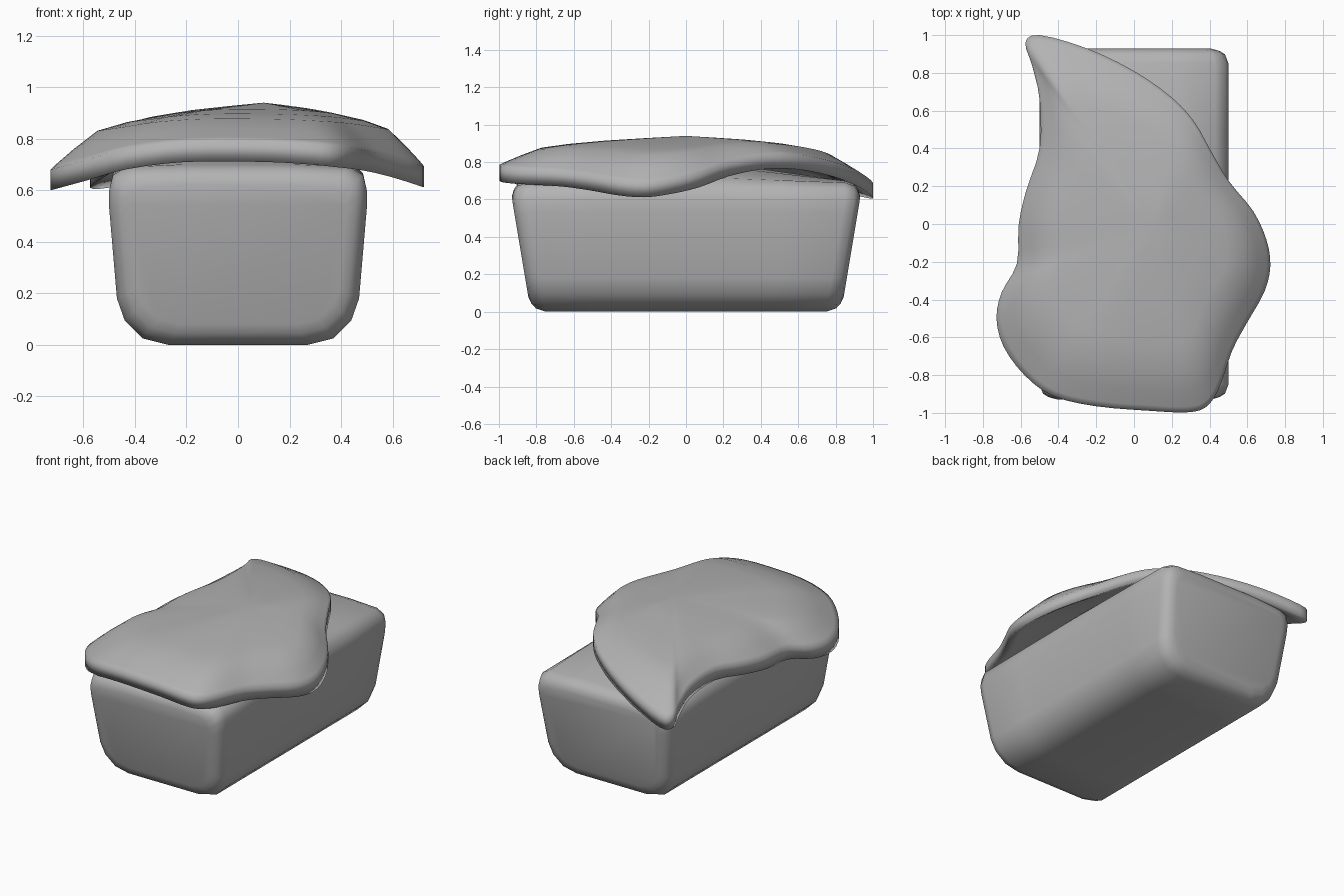
import bpy, bmesh, math
from mathutils import Vector

if "Cube" in bpy.data.objects:
    bpy.data.objects.remove(bpy.data.objects["Cube"])

grey = bpy.data.materials.new("dull_grey")
grey.diffuse_color = (0.45, 0.45, 0.45, 1)
grey.use_nodes = True
grey.node_tree.nodes["Principled BSDF"].inputs["Base Color"].default_value = grey.diffuse_color


def finish(name, bm):
    bmesh.ops.recalc_face_normals(bm, faces=bm.faces)
    me = bpy.data.meshes.new(name)
    bm.to_mesh(me)
    bm.free()
    me.materials.append(grey)
    ob = bpy.data.objects.new(name, me)
    bpy.context.collection.objects.link(ob)
    for p in me.polygons:
        p.use_smooth = True
    return ob


def bridge(bm, a, b):
    n = len(a)
    for i in range(n):
        bm.faces.new((a[i], a[(i + 1) % n], b[(i + 1) % n], b[i]))


# Loaf body: rounded tapering cross-section lofted front to back
half = [(0.27, 0), (0.37, 0.025), (0.44, 0.095), (0.47, 0.18), (0.50, 0.53),
        (0.50, 0.60), (0.485, 0.66), (0.43, 0.69), (0.22, 0.70)]
section = half + [(0, 0.70)] + [(-x, z) for x, z in reversed(half)]
insets = [(0.08, 0.0), (0.045, 0.01), (0.018, 0.03), (0.0, 0.08)]
stations = [(d, o, -1) for d, o in insets]
stations += [(0, None, k) for k in (-0.5, -0.2, 0, 0.2, 0.5)]
stations += [(d, o, 1) for d, o in reversed(insets)]

bm = bmesh.new()
rings = []
for d, off, s in stations:
    ring = []
    for x, z in section:
        x *= 1 - d / 0.5
        z = 0.35 + (z - 0.35) * (1 - d / 0.35)
        reach = 0.83 + 0.1 * min(z / 0.6, 1)
        y = s * (reach - off) if off is not None else s
        if z > 0.6 and d == 0:
            z += 0.12 * max(0, 1 - abs(y) / 0.85) * (1 - (abs(x) / 0.5) ** 2)
        ring.append(bm.verts.new((x, y, z)))
    rings.append(ring)
for a, b in zip(rings, rings[1:]):
    bridge(bm, a, b)
bm.faces.new(rings[0])
bm.faces.new(rings[-1])
finish("loaf_body", bm)

# Draped topping: wavy outline (x, y, height of lower rim), smoothed
outline = [(-0.50, 1.0, 0.61), (-0.25, 0.93, 0.665), (0.0, 0.81, 0.715),
           (0.2, 0.67, 0.75), (0.32, 0.54, 0.765), (0.40, 0.40, 0.76),
           (0.50, 0.23, 0.725), (0.63, 0.07, 0.665), (0.70, -0.08, 0.63),
           (0.722, -0.22, 0.612), (0.69, -0.36, 0.622), (0.60, -0.52, 0.65),
           (0.52, -0.67, 0.67), (0.45, -0.87, 0.682), (0.38, -0.97, 0.69),
           (0.28, -0.997, 0.70), (0.1, -0.99, 0.71), (-0.2, -0.965, 0.71),
           (-0.43, -0.91, 0.682), (-0.58, -0.80, 0.64), (-0.69, -0.65, 0.61),
           (-0.728, -0.50, 0.60), (-0.70, -0.36, 0.61), (-0.62, -0.21, 0.64),
           (-0.61, 0.0, 0.655), (-0.57, 0.18, 0.675), (-0.50, 0.40, 0.70),
           (-0.50, 0.66, 0.685), (-0.54, 0.84, 0.64), (-0.575, 0.96, 0.61)]
pts = [Vector(p) for p in outline]
n = len(pts)
rim = []
for i in range(n):
    a, b, c, d = (pts[(i + k) % n] for k in (-1, 0, 1, 2))
    for t in (0, 1 / 3, 2 / 3):
        rim.append(0.5 * (2 * b + (c - a) * t + (2 * a - 5 * b + 4 * c - d) * t * t
                          + (3 * b - a - 3 * c + d) * t ** 3))

apex = Vector((0.1, 0.0, 0.94))
thick = 0.08
# (distance from apex, share of the drop, downward offset)
top = [(0.22, 0.08, 0), (0.44, 0.17, 0), (0.64, 0.29, 0), (0.78, 0.42, 0),
       (0.89, 0.69, 0), (0.97, 0.91, 0), (1.0, 1.0, 0)]
under = [(1.0, 1.0, thick), (0.9, 0.82, thick), (0.76, 0.55, thick),
         (0.44, 0.2, thick)]
bm = bmesh.new()
rings = []
for t, f, down in top + under:
    ring = []
    for p in rim:
        drop = apex.z - (p.z + thick)
        ring.append(bm.verts.new((apex.x + (p.x - apex.x) * t,
                                  apex.y + (p.y - apex.y) * t,
                                  apex.z - drop * f - down)))
    rings.append(ring)
for a, b in zip(rings, rings[1:]):
    bridge(bm, a, b)
for ring, z in ((rings[0], apex.z), (rings[-1], apex.z - thick)):
    c = bm.verts.new((apex.x, apex.y, z))
    for i in range(len(ring)):
        bm.faces.new((c, ring[i], ring[(i + 1) % len(ring)]))
finish("draped_topping", bm)
